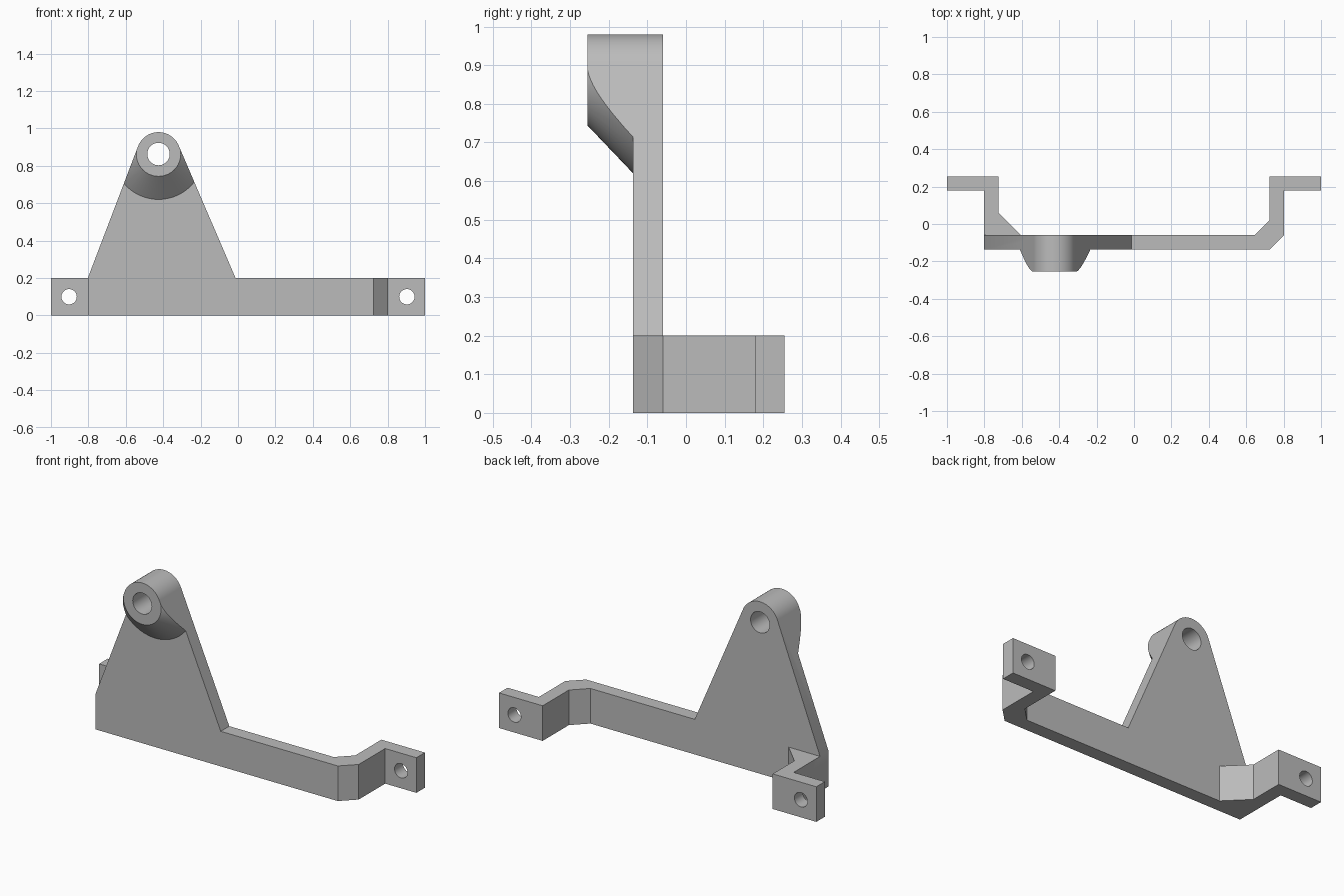
import bpy, bmesh, math
from mathutils import Vector, Matrix

cube = bpy.data.objects.get("Cube")
if cube:
    bpy.data.objects.remove(cube, do_unlink=True)

grey = bpy.data.materials.new("plain grey")
grey.use_nodes = True
grey.diffuse_color = (0.5, 0.5, 0.5, 1)
grey.node_tree.nodes["Principled BSDF"].inputs["Base Color"].default_value = (0.5, 0.5, 0.5, 1)

FRONT, BACK, TIP = -0.137, -0.06, -0.255     # plate front, plate back, boss tip
BAR_TOP = 0.2
EYE_X, EYE_Z, EYE_R = -0.425, 0.863, 0.117


def add_object(name, bm):
    bmesh.ops.recalc_face_normals(bm, faces=bm.faces)
    mesh = bpy.data.meshes.new(name)
    bm.to_mesh(mesh)
    bm.free()
    mesh.materials.append(grey)
    obj = bpy.data.objects.new(name, mesh)
    bpy.context.collection.objects.link(obj)
    return obj


def prism(name, points, offset):
    """Extrude a closed 3D outline along an offset."""
    bm = bmesh.new()
    face = bm.faces.new([bm.verts.new(p) for p in points])
    new = bmesh.ops.extrude_face_region(bm, geom=[face], use_keep_orig=True)["geom"]
    bmesh.ops.translate(bm, vec=offset, verts=[g for g in new if isinstance(g, bmesh.types.BMVert)])
    return add_object(name, bm)


def cone_along_y(name, x, z, y0, y1, r0, r1):
    bm = bmesh.new()
    place = Matrix.Translation((x, (y0 + y1) / 2, z)) @ Matrix.Rotation(-math.pi / 2, 4, "X")
    bmesh.ops.create_cone(bm, cap_ends=True, segments=64, radius1=r0, radius2=r1,
                          depth=y1 - y0, matrix=place)
    return add_object(name, bm)


def combine(target, tool, operation):
    """Apply a boolean and discard the tool."""
    bpy.context.view_layer.objects.active = target
    mod = target.modifiers.new("combine", "BOOLEAN")
    mod.operation, mod.solver, mod.object = operation, "EXACT", tool
    bpy.ops.object.modifier_apply(modifier=mod.name)
    bpy.data.objects.remove(tool, do_unlink=True)


def tangent_angle(base_x, side):
    """Angle on the eye where a line from the bar's top edge touches it."""
    dx, dz = base_x - EYE_X, BAR_TOP - EYE_Z
    return math.atan2(dz, dx) + side * math.acos(EYE_R / math.hypot(dx, dz))


# Bent mounting bar, drawn from above
bar = [(-1, .255), (-.725, .255), (-.725, .06), (-.605, BACK), (.645, BACK),
       (.725, .02), (.725, .255), (1, .255), (1, .178), (.803, .178),
       (.803, BACK), (.725, FRONT), (-.803, FRONT), (-.803, .178), (-1, .178)]
bracket = prism("bracket", [(x, y, 0) for x, y in bar], Vector((0, 0, BAR_TOP)))

# Tapered upright with a rounded top
left_x, right_x = -0.803, -0.013
start = tangent_angle(right_x, 1)
end = tangent_angle(left_x, -1) % (2 * math.pi)
arc = [start + (end - start) * i / 32 for i in range(33)]
upright = [(left_x, BAR_TOP), (left_x, BAR_TOP / 2), (right_x, BAR_TOP / 2), (right_x, BAR_TOP)]
upright += [(EYE_X + EYE_R * math.cos(a), EYE_Z + EYE_R * math.sin(a)) for a in arc]


def upright_prism(name, y0, y1):
    return prism(name, [(x, y0, z) for x, z in upright], Vector((0, y1 - y0, 0)))


# Flared boss, trimmed to the upright's sides
boss = upright_prism("boss", TIP, BACK - 0.02)
flare = cone_along_y("flare", EYE_X, EYE_Z, TIP - 0.02, BACK - 0.01,
                     EYE_R - 0.019, EYE_R + 0.186 + 0.01)
combine(boss, flare, "INTERSECT")

combine(bracket, upright_prism("upright", FRONT, BACK), "UNION")
combine(bracket, boss, "UNION")

# Holes through the eye and both mounting ears
for x, z, r in [(EYE_X, EYE_Z, 0.06), (-0.903, 0.1, 0.041), (0.903, 0.1, 0.041)]:
    combine(bracket, cone_along_y("drill", x, z, -0.4, 0.4, r, r), "DIFFERENCE")

# Merge flat regions and finish the shading
bm = bmesh.new()
bm.from_mesh(bracket.data)
bmesh.ops.remove_doubles(bm, verts=bm.verts, dist=0.0001)
bmesh.ops.dissolve_limit(bm, angle_limit=math.radians(0.5), verts=bm.verts, edges=bm.edges)
bm.to_mesh(bracket.data)
bm.free()

bpy.ops.object.select_all(action="DESELECT")
bracket.select_set(True)
bpy.context.view_layer.objects.active = bracket
bpy.ops.object.shade_smooth_by_angle(angle=math.radians(25))
weighted = bracket.modifiers.new("flat face normals", "WEIGHTED_NORMAL")
weighted.keep_sharp = True
